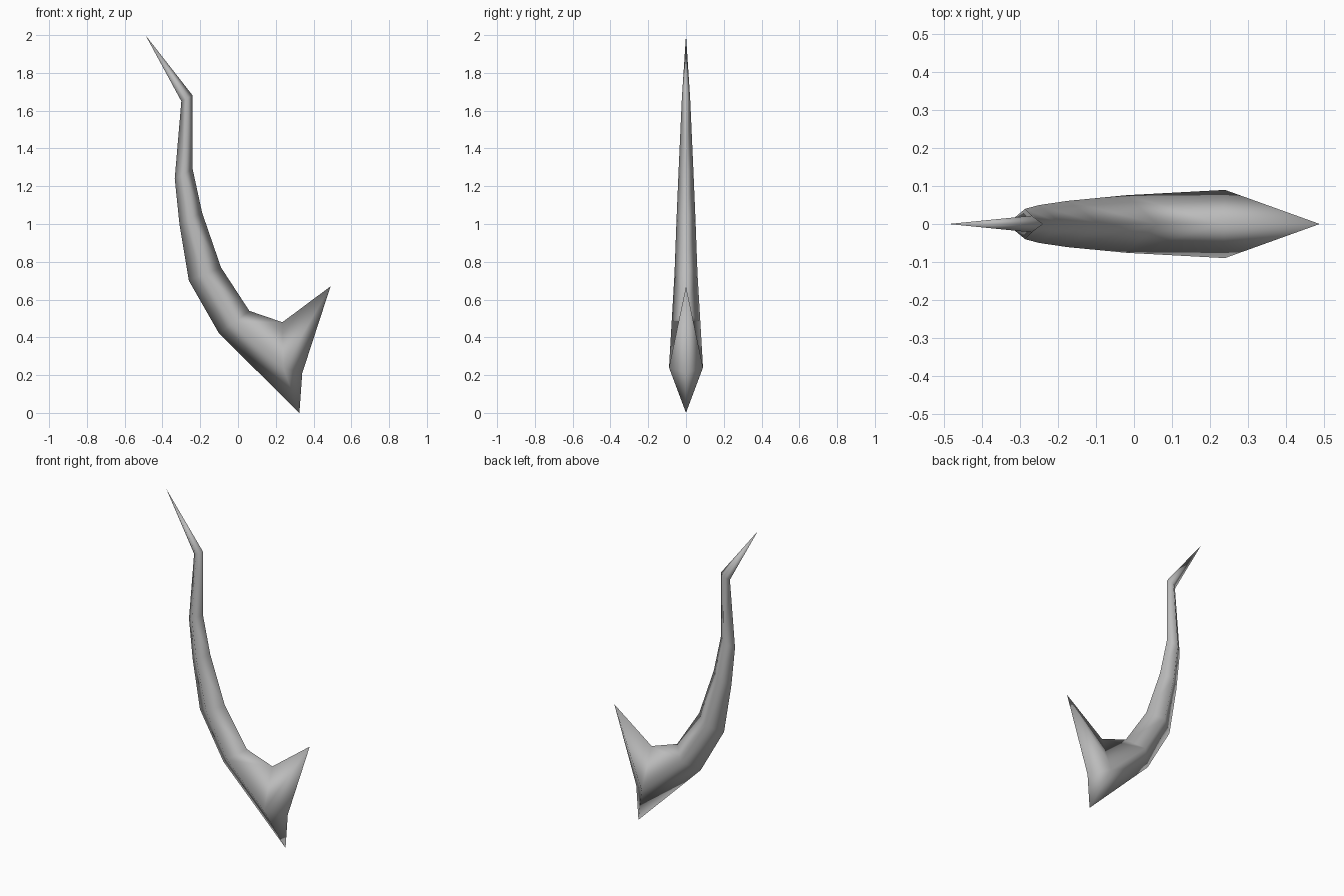
import bpy
import bmesh

if "Cube" in bpy.data.objects:
    bpy.data.objects.remove(bpy.data.objects["Cube"])

# Diamond sections down the shaft: outer edge x, z; inner edge x, z; half thickness
SECTIONS = [
    (-0.30, 1.65, -0.24, 1.68, 0.022),
    (-0.335, 1.24, -0.24, 1.29, 0.040),
    (-0.31, 1.00, -0.19, 1.06, 0.050),
    (-0.26, 0.70, -0.09, 0.77, 0.061),
    (-0.10, 0.42, 0.06, 0.54, 0.076),
]

grey = bpy.data.materials.new("horn_grey")
grey.diffuse_color = (0.5, 0.5, 0.5, 1.0)
grey.use_nodes = True
grey.node_tree.nodes["Principled BSDF"].inputs["Base Color"].default_value = grey.diffuse_color

bm = bmesh.new()


def vert(x, z, y=0.0):
    return bm.verts.new((x, y, z))


# Centre-line vertices: shaft edges, upper tip, forked base
outer = [vert(s[0], s[1]) for s in SECTIONS]
inner = [vert(s[2], s[3]) for s in SECTIONS]
tip = vert(-0.49, 2.0)
valley = vert(0.235, 0.48)
prong = vert(0.49, 0.67)
notch = vert(0.34, 0.21)
heel = vert(0.325, 0.0)

# Each half is skinned from the centre line to its row of side vertices
for sign in (-1, 1):
    side = [vert((a + c) / 2, (b + d) / 2, sign * t) for a, b, c, d, t in SECTIONS]
    cheek = vert(0.24, 0.24, sign * 0.09)
    out_row, in_row, side_row = outer + [heel], inner + [valley], side + [cheek]
    faces = [(tip, outer[0], side[0]), (tip, side[0], inner[0])]
    for i in range(len(SECTIONS)):
        faces.append((out_row[i], out_row[i + 1], side_row[i + 1], side_row[i]))
        faces.append((side_row[i], side_row[i + 1], in_row[i + 1], in_row[i]))
    # forked base
    faces += [(valley, cheek, prong), (prong, cheek, notch), (notch, cheek, heel)]
    for f in faces:
        bm.faces.new(f)

bmesh.ops.recalc_face_normals(bm, faces=bm.faces)
for f in bm.faces:
    f.smooth = True

mesh = bpy.data.meshes.new("curved_horn")
bm.to_mesh(mesh)
bm.free()
mesh.materials.append(grey)
horn = bpy.data.objects.new("curved_horn", mesh)
bpy.context.collection.objects.link(horn)
